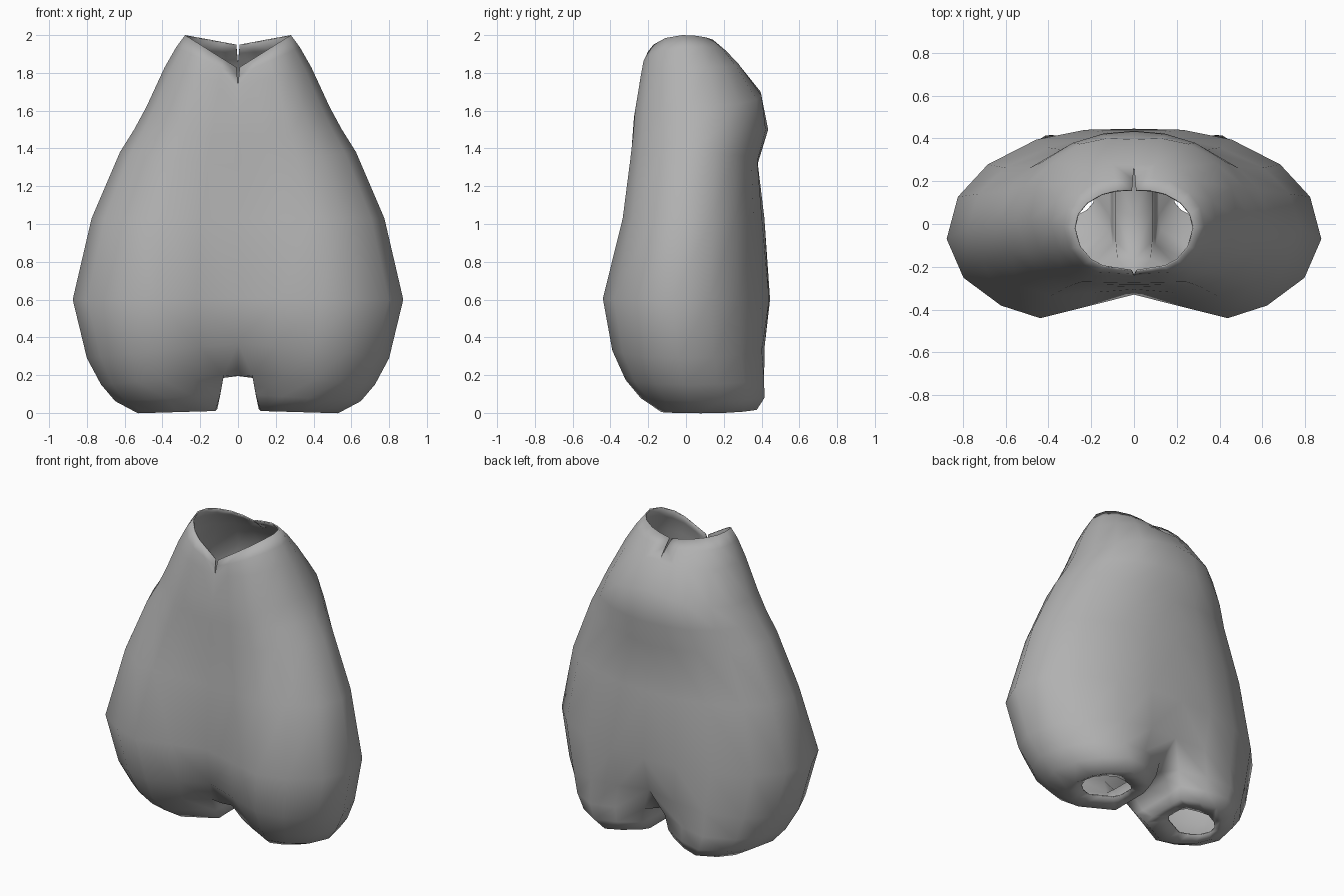
import bpy, bmesh

if "Cube" in bpy.data.objects:
    bpy.data.objects.remove(bpy.data.objects["Cube"])

# Half cross-section template, front centre -> side -> back centre
FRONT = [(0, None), (.25, None), (.5, 1), (.71, .84), (.91, .49), (1, 0)]
BACK = [(.94, .39), (.78, .69), (.52, .92), (.26, None), (0, None)]


def half_ring(w, ys, z, front, back, xi=0.0):
    """front/back = (centre y, bulge y, centre z); xi = x of the inner edge."""
    pts = []
    for pairs, (y0, yb, zc) in ((FRONT, front), (BACK, back)):
        for fx, fy in pairs:
            if fy is None:
                y = y0 + (yb - y0) * fx * 2
            else:
                y = ys + (yb - ys) * fy
            pts.append((xi + (w - xi) * fx, y, z + (zc - z) * (1 - fx)))
    return pts


def inner(x, z, ys):
    return [(x, y, z) for y in ys]


# Body rings from neck to crotch; the first two stay open at the centre as slits
body = [
    half_ring(.28, -.02, 2.0, (-.222, -.20, 1.83), (.16, .155, 1.95), .009),
    half_ring(.328, -.01, 1.935, (-.234, -.225, 1.79), (.21, .215, 1.91), .005),
    half_ring(.388, 0, 1.83, (-.243, -.24, 1.73), (.275, .285, 1.85)),
    half_ring(.485, .02, 1.62, (-.275, -.27, 1.57), (.395, .405, 1.70)),
    half_ring(.55, .02, 1.50, (-.285, -.28, 1.44), (.435, .41, 1.50)),
    half_ring(.625, .01, 1.38, (-.29, -.295, 1.30), (.38, .375, 1.32)),
    half_ring(.775, -.02, 1.03, (-.305, -.335, 1.03), (.415, .39, 1.03)),
    half_ring(.875, -.07, .60, (-.33, -.44, .61), (.445, .435, .60)),
    half_ring(.80, -.04, .29, (-.29, -.39, .37), (.39, .44, .37)),
]
# Leg rings, closed by the crotch and inner leg
legs = [
    body[-1] + inner(0, .195, (.25, .04, -.17)),
    half_ring(.725, -.01, .15, (-.17, -.32, .20), (.33, .45, .20), .075) + inner(.08, .185, (.21, .06, -.08)),
    half_ring(.65, .02, .062, (-.10, -.24, .095), (.32, .45, .10), .095) + inner(.095, .09, (.21, .08, -.03)),
    half_ring(.53, .08, -.002, (-.03, -.13, .01), (.29, .40, .035), .12) + inner(.11, .02, (.22, .12, .04)),
    half_ring(.49, .13, .012, (.065, .0, .02), (.23, .28, .03), .22) + inner(.19, .025, (.20, .15, .10)),
]

bm = bmesh.new()


def loft(rings, closed, first=None):
    rows = [[bm.verts.new(p) for p in r] for r in rings[(1 if first else 0):]]
    if first:
        rows.insert(0, first)
    for a, b in zip(rows, rows[1:]):
        n = len(a)
        for j in range(n if closed else n - 1):
            k = (j + 1) % n
            bm.faces.new((b[j], b[k], a[k], a[j]))
    return rows[-1]


seam = loft(body, False)
crotch = [bm.verts.new(p) for p in legs[0][len(seam):]]
loft(legs, True, seam + crotch)

mesh = bpy.data.meshes.new("baggy_suit")
bm.to_mesh(mesh)
bm.free()
suit = bpy.data.objects.new("baggy_suit", mesh)
bpy.context.collection.objects.link(suit)

# Darker grey cloth
cloth = bpy.data.materials.new("grey_cloth")
cloth.diffuse_color = (.44, .44, .44, 1)
cloth.use_nodes = True
cloth.node_tree.nodes["Principled BSDF"].inputs["Base Color"].default_value = cloth.diffuse_color
mesh.materials.append(cloth)

# Mirror the half, then give the cloth a thin inner side
m = suit.modifiers.new("mirror", 'MIRROR')
m.use_clip = True
m.merge_threshold = .001
s = suit.modifiers.new("cloth", 'SOLIDIFY')
s.thickness = .008
s.offset = -1

bpy.context.view_layer.objects.active = suit
suit.select_set(True)
bpy.ops.object.shade_smooth_by_angle(angle=3.0)
